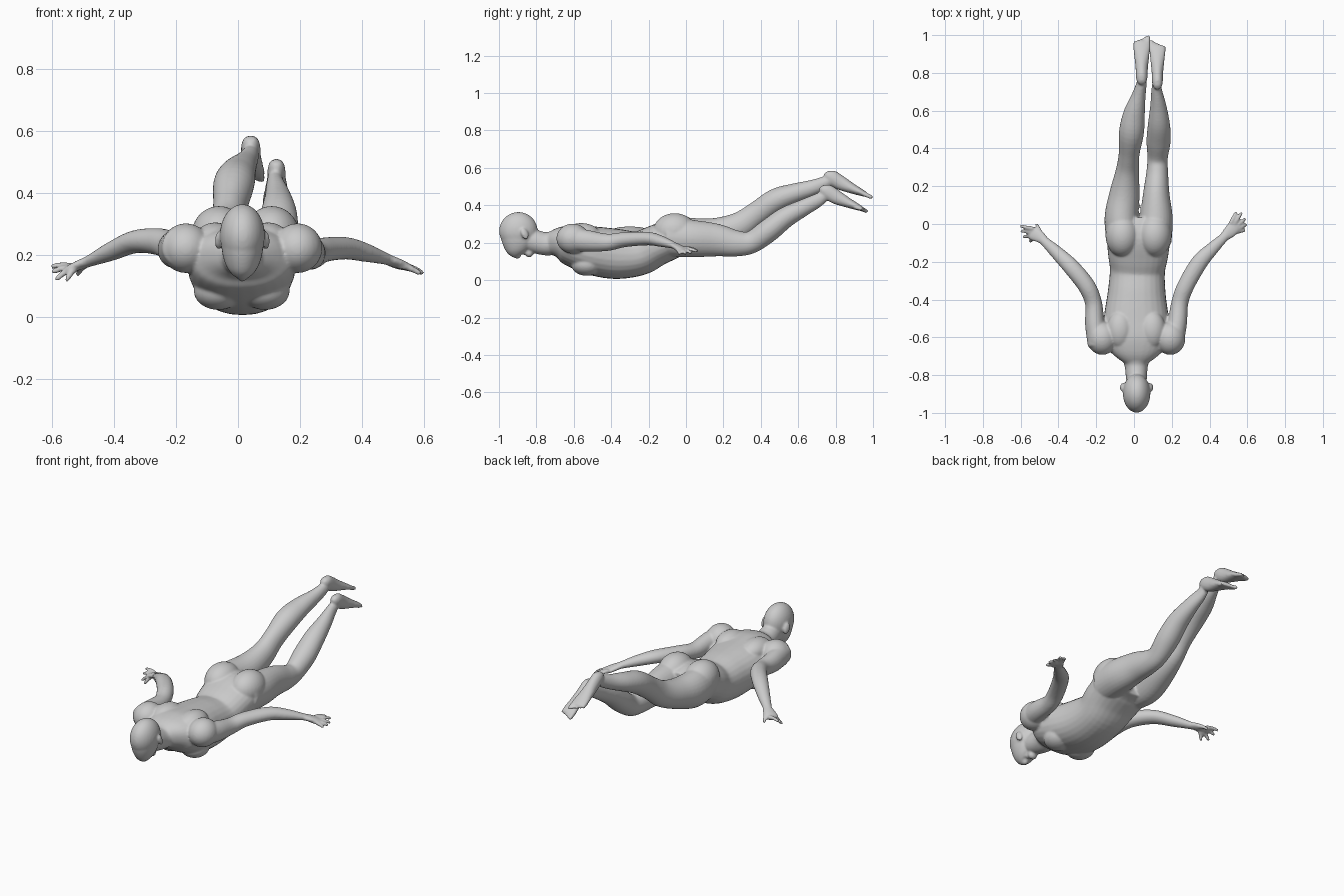
import bpy, bmesh, math
from mathutils import Vector, Matrix

bm = bmesh.new()


def catmull(p, i, t):
    a, b, c, d = (p[max(0, min(len(p) - 1, i + k))] for k in (-1, 0, 1, 2))
    return [0.5 * (2 * q + (r - o) * t + (2 * o - 5 * q + 4 * r - s) * t * t
                   + (3 * q - o - 3 * r + s) * t ** 3) for o, q, r, s in zip(a, b, c, d)]


def loft(secs, up=(0, 0, 1), power=1.0, n=28, steps=5):
    """Closed tube through sections (x, y, z, half width, half thickness)."""
    pts = [catmull(secs, i, k / steps) for i in range(len(secs) - 1) for k in range(steps)]
    pts.append(list(secs[-1]))
    rings = []
    for i, p in enumerate(pts):
        tan = (Vector(pts[min(i + 1, len(pts) - 1)][:3]) - Vector(pts[max(i - 1, 0)][:3])).normalized()
        side = tan.cross(Vector(up)).normalized()
        top = side.cross(tan)
        ring = []
        for k in range(n):
            a = 2 * math.pi * k / n
            c, s = math.cos(a), math.sin(a)
            c = math.copysign(abs(c) ** power, c)
            s = math.copysign(abs(s) ** power, s)
            ring.append(bm.verts.new(Vector(p[:3]) + side * c * p[3] + top * s * p[4]))
        rings.append(ring)
    for r, q in zip(rings, rings[1:]):
        for k in range(n):
            bm.faces.new((r[k], r[(k + 1) % n], q[(k + 1) % n], q[k]))
    bm.faces.new(rings[0][::-1])
    bm.faces.new(rings[-1])


def ball(c, r, rot=(0, 0, 0)):
    m = Matrix.Translation(c)
    for a, ax in zip(rot, 'XYZ'):
        m = m @ Matrix.Rotation(a, 4, ax)
    bmesh.ops.create_uvsphere(bm, u_segments=28, v_segments=18, radius=1,
                              matrix=m @ Matrix.Diagonal((*r, 1)))


def digit(a, b, r0, r1, sag=0.0):
    a, b = Vector(a), Vector(b)
    mid = (a + b) / 2 + Vector((0, 0, sag))
    loft([(*a, r0, r0), (*mid, (r0 + r1) / 2, (r0 + r1) / 2), (*b, r1, r1)], n=12)
    ball(b, (r1, r1, r1))


# torso: y, bottom z, top z, half width, centre x
torso = [(-.735, .14, .25, .065, .012), (-.68, .115, .283, .135, .012), (-.62, .078, .298, .172, .012),
         (-.5, .028, .288, .172, .012), (-.37, .006, .274, .154, .014), (-.25, .025, .262, .146, .018),
         (-.16, .075, .295, .16, .022), (-.06, .118, .325, .165, .024), (.03, .14, .30, .13, .024)]
loft([(x, y, (b + t) / 2, w, (t - b) / 2) for y, b, t, w, x in torso], power=.9)
for s in (-1, 1):
    ball((.024 + s * .085, -.06, .262), (.09, .115, .096))      # buttocks
    ball((.012 + s * .085, -.56, .245), (.07, .1, .06))         # shoulder blades
    ball((.012 + s * .075, -.53, .085), (.08, .085, .062))      # chest muscles
    ball((.012 + s * .18, -.605, .222), (.08, .088, .08))       # deltoids
    ball((.014 + s * .076, -.862, .247), (.011, .02, .032), (.4, 0, s * .35))  # ears

# neck, skull, face, nose, chin
loft([(.012, -.65, .205, .11, .075), (.012, -.70, .20, .08, .066), (.012, -.75, .194, .062, .062),
      (.013, -.81, .208, .056, .062), (.014, -.87, .23, .05, .06)])
ball((.014, -.896, .262), (.073, .103, .102))
loft([(.014, -.9, .28, .07, .094), (.014, -.897, .22, .067, .09), (.014, -.892, .18, .058, .078),
      (.014, -.884, .155, .044, .062), (.014, -.878, .143, .028, .045)], up=(0, 1, 0))
loft([(.014, -.945, .155, .009, .01), (.014, -.92, .14, .011, .014), (.014, -.902, .127, .015, .014),
      (.014, -.888, .137, .014, .01)])
ball((.014, -.838, .145), (.027, .022, .024))
ball((.014, -.866, .148), (.024, .014, .013))

# legs
loft([(-.055, -.1, .235, .088, .105), (-.066, .03, .228, .09, .105), (-.05, .16, .247, .08, .086),
      (-.035, .28, .288, .062, .074), (-.026, .37, .35, .055, .064), (-.014, .48, .425, .066, .064),
      (0, .58, .463, .058, .054), (.025, .68, .495, .037, .042), (.04, .745, .522, .027, .034),
      (.042, .785, .54, .022, .022)])
loft([(.11, -.1, .23, .088, .105), (.118, .03, .222, .087, .1), (.118, .16, .214, .07, .088),
      (.123, .27, .196, .058, .07), (.125, .35, .203, .054, .06), (.13, .44, .264, .064, .062),
      (.132, .53, .334, .058, .056), (.128, .63, .388, .042, .045), (.12, .71, .43, .028, .036),
      (.122, .757, .465, .022, .022)])

# feet with toes, soles facing up
foot = [(0, .75, .577, .014, .014), (0, .76, .564, .026, .03), (0, .782, .547, .031, .04),
        (0, .83, .518, .033, .038), (0, .89, .489, .04, .027), (0, .94, .467, .046, .018),
        (0, .968, .455, .043, .012)]
for dx, dy, dz, s in ((.041, 0, 0, 1), (.124, -.025, -.075, -1)):
    loft([(x + dx, y + dy, z + dz, w * (1 if s > 0 else .93), t) for x, y, z, w, t in foot])
    for k in range(5):
        x = s * (.034 - .0175 * k)
        r = .013 if k == 0 else .0095
        end = .988 - .007 * k + (.002 if k == 1 else 0)
        digit((dx + x * .93, .945 + dy - .004 * k, .463 + dz), (dx + x, end + dy, .458 + dz - (end - .95) * .35),
              r, r * .9)

# arms
loft([(-.185, -.64, .225, .06, .065), (-.207, -.53, .218, .052, .06), (-.214, -.42, .222, .045, .048),
      (-.25, -.33, .242, .046, .044), (-.33, -.23, .243, .044, .037), (-.41, -.15, .211, .035, .03),
      (-.475, -.09, .182, .025, .019), (-.50, -.067, .172, .026, .016)])
loft([(.2, -.64, .225, .06, .065), (.228, -.53, .21, .052, .058), (.242, -.42, .202, .045, .046),
      (.273, -.33, .216, .045, .04), (.345, -.205, .222, .044, .036), (.41, -.135, .208, .035, .03),
      (.475, -.072, .188, .025, .019), (.50, -.047, .178, .026, .016)])

# hands: palm, then knuckle and tip of each finger, thumb last
loft([(-.475, -.087, .181, .024, .017), (-.505, -.064, .17, .034, .016), (-.535, -.05, .158, .036, .013),
      (-.55, -.044, .152, .03, .010)])
loft([(.475, -.07, .188, .024, .017), (.505, -.043, .176, .034, .016), (.53, -.015, .165, .036, .013),
      (.542, -.002, .16, .03, .010)])
fingers = [((-.535, -.025, .162), (-.597, -.012, .164)), ((-.542, -.042, .157), (-.594, -.038, .147)),
           ((-.54, -.06, .152), (-.583, -.068, .124)), ((-.53, -.074, .152), (-.55, -.092, .122)),
           ((-.495, -.045, .165), (-.515, -.004, .14)),
           ((.512, .003, .17), (.538, .058, .158)), ((.528, -.002, .166), (.568, .056, .155)),
           ((.543, -.012, .16), (.586, .026, .146)), ((.548, -.026, .158), (.592, -.004, .143)),
           ((.515, -.05, .168), (.583, -.035, .143))]
for a, b in fingers:
    digit(a, b, .0125, .009, .004)

# fuse everything into one smooth skin
bmesh.ops.recalc_face_normals(bm, faces=bm.faces)
me = bpy.data.meshes.new("swimming_figure")
bm.to_mesh(me)
bm.free()
body = bpy.data.objects.new("swimming_figure", me)
bpy.context.collection.objects.link(body)
rm = body.modifiers.new("fuse", 'REMESH')
rm.mode = 'VOXEL'
rm.voxel_size = .006
rm.use_smooth_shade = True
sm = body.modifiers.new("soften", 'SMOOTH')
sm.factor = .5
sm.iterations = 7
